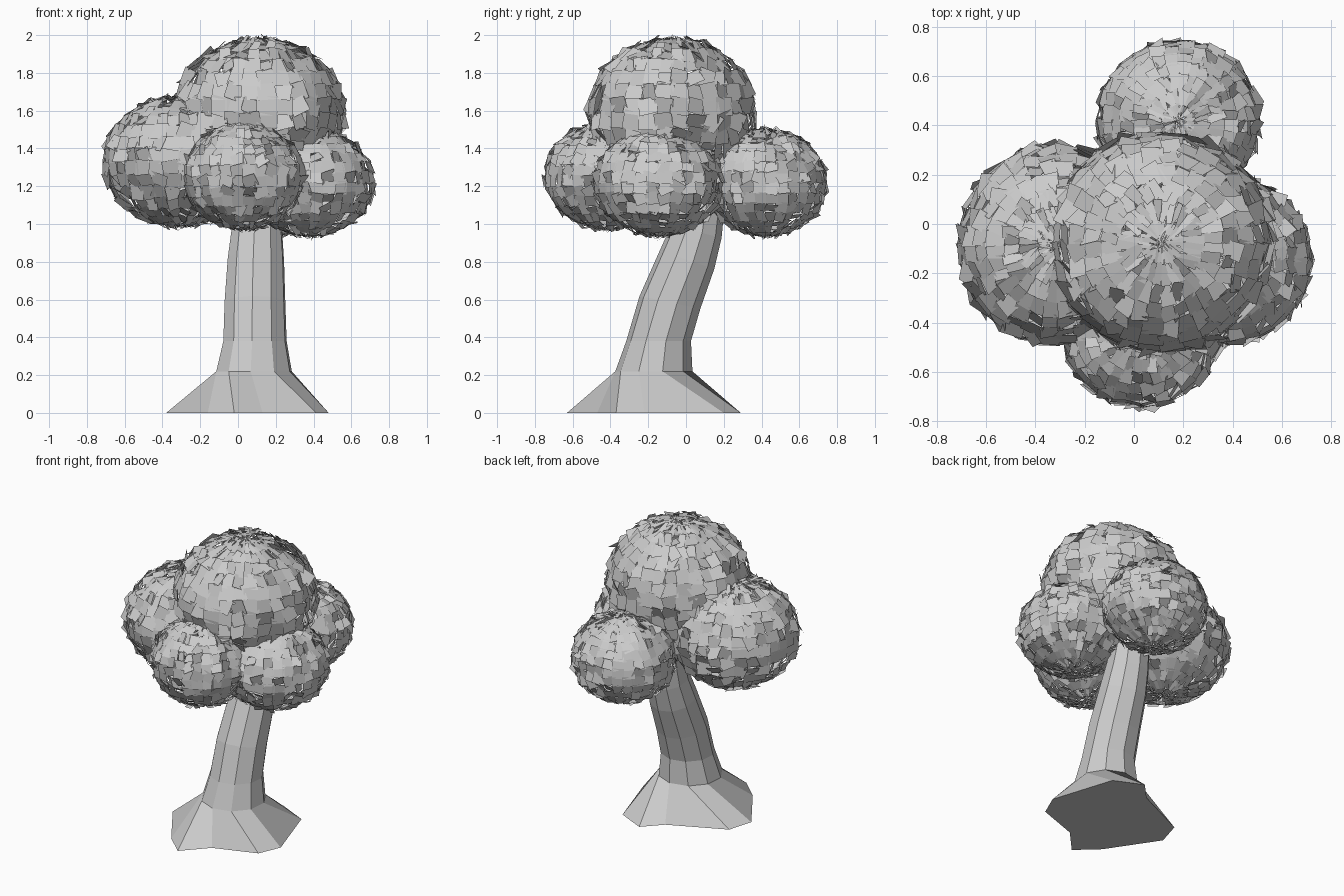
import bpy, bmesh, math, random
from mathutils import Vector, Matrix

if "Cube" in bpy.data.objects:
    bpy.data.objects.remove(bpy.data.objects["Cube"])

random.seed(4)


def make_object(name, bm):
    mesh = bpy.data.meshes.new(name)
    bm.to_mesh(mesh)
    bm.free()
    obj = bpy.data.objects.new(name, mesh)
    bpy.context.collection.objects.link(obj)
    return obj


# Trunk: ten-sided leaning loft that flares into an uneven root foot
def build_trunk():
    foot = [(.48, -.22), (.415, -.37), (.13, -.47), (-.02, -.63), (-.16, -.50),
            (-.38, -.17), (-.33, 0.0), (.04, .17), (.155, .29), (.345, .20)]
    # x, y, z, radius, lean of the ring about x
    rings = [(.085, -.17, .22, .205, 0), (.09, -.145, .38, .172, 0),
             (.09, -.085, .585, .165, -12), (.095, .005, .81, .153, -18),
             (.10, .055, .96, .138, -14), (.10, .09, 1.15, .12, 0)]
    bm = bmesh.new()
    loops = [[bm.verts.new((x, y, 0)) for x, y in
              [foot[0]] + [foot[i] for i in range(9, 0, -1)]]]
    # order the foot so that it starts on the +x side
    loops[0] = [bm_v for bm_v in loops[0]]
    foot_angles = [math.atan2(v.co.y + .17, v.co.x - .085) for v in loops[0]]
    order = sorted(range(10), key=lambda i: foot_angles[i] % math.tau)
    loops[0] = [loops[0][i] for i in order]
    for x, y, z, r, lean in rings:
        tilt = Matrix.Rotation(math.radians(-lean * -1), 3, 'X')
        loop = []
        for i in range(10):
            a = math.tau * (i + .5) / 10 - math.radians(5)
            p = tilt @ Vector((r * math.cos(a), r * math.sin(a), 0))
            loop.append(bm.verts.new(Vector((x, y, z)) + p))
        loops.append(loop)
    for low, high in zip(loops, loops[1:]):
        for i in range(10):
            j = (i + 1) % 10
            bm.faces.new((low[i], low[j], high[j], high[i]))
    bm.faces.new(loops[0][::-1])
    bm.faces.new(loops[-1])
    bmesh.ops.recalc_face_normals(bm, faces=bm.faces)
    make_object("trunk", bm)


# Foliage: ellipsoid split into loose, randomly tilted leaf cards
def build_foliage(name, centre, radii):
    bm = bmesh.new()
    bmesh.ops.create_uvsphere(bm, u_segments=32, v_segments=16, radius=1)
    bmesh.ops.scale(bm, vec=radii, verts=bm.verts)
    bmesh.ops.translate(bm, vec=centre, verts=bm.verts)
    bmesh.ops.split_edges(bm, edges=bm.edges)
    for face in bm.faces:
        mid = face.calc_center_median()
        axis = Vector([random.uniform(-1, 1) for _ in range(3)]).normalized()
        turn = Matrix.Rotation(math.radians(random.uniform(-38, 38)), 3, axis)
        size = random.uniform(1.08, 1.3)
        for v in face.verts:
            v.co = mid + turn @ ((v.co - mid) * size)
    make_object(name, bm)


build_trunk()
build_foliage("foliage_top", (.11, -.075, 1.585), (.45, .445, .40))
build_foliage("foliage_left", (-.31, -.085, 1.33), (.405, .405, .345))
build_foliage("foliage_right", (.38, -.145, 1.22), (.34, .34, .285))
build_foliage("foliage_front", (.03, -.42, 1.255), (.325, .325, .285))
build_foliage("foliage_back", (.18, .42, 1.22), (.33, .325, .285))
